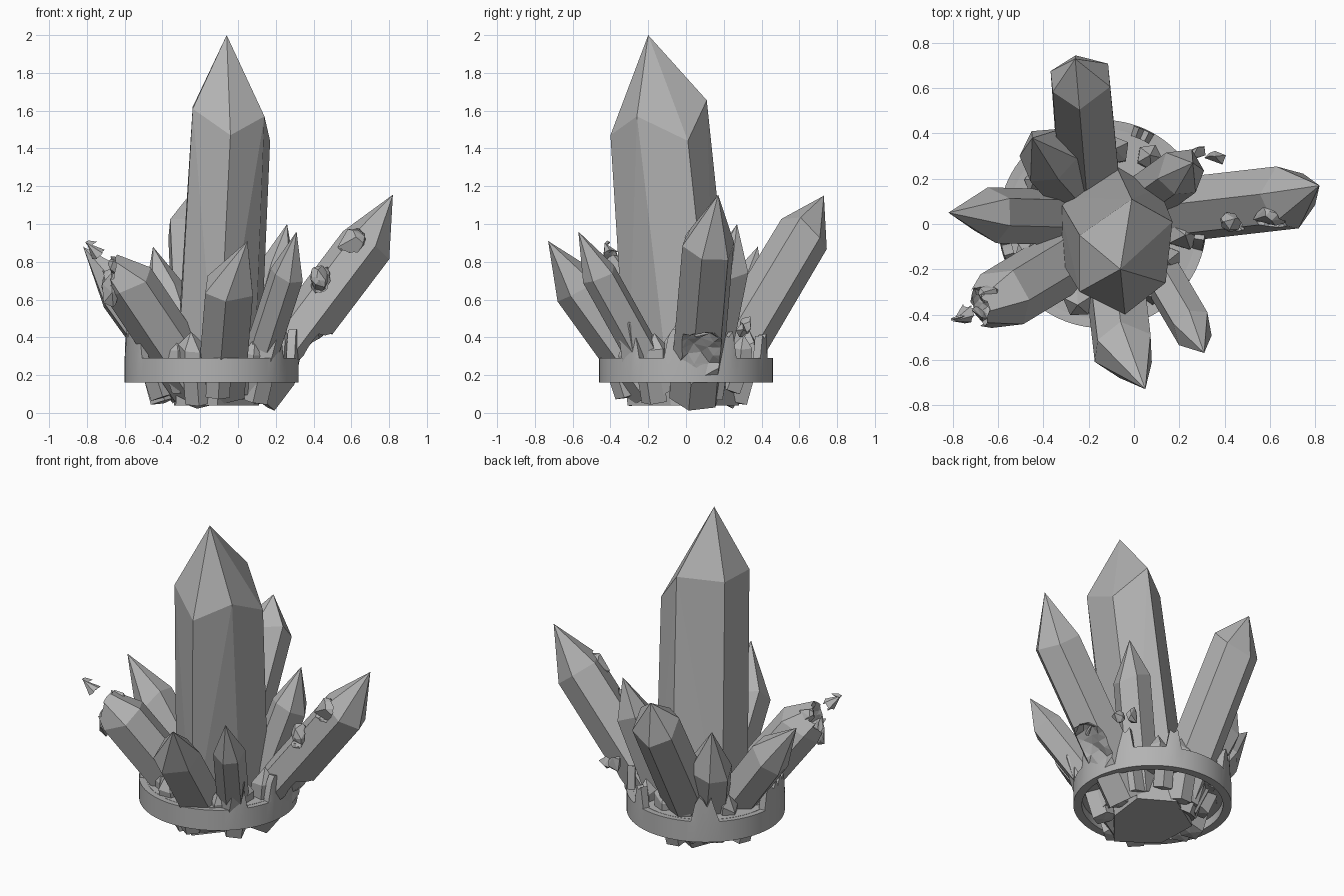
import bpy, bmesh, math, random
from mathutils import Vector

random.seed(7)
cube = bpy.data.objects.get("Cube")
if cube:
    bpy.data.objects.remove(cube, do_unlink=True)

stone = bpy.data.materials.new("stone_grey")
stone.use_nodes = True
GREY = (0.45, 0.45, 0.45, 1)
stone.diffuse_color = GREY
stone.node_tree.nodes["Principled BSDF"].inputs["Base Color"].default_value = GREY

CENTRE = Vector((-0.14, 0, 0))   # middle of the base ring
RADIUS = 0.46


def finish(name, bm):
    bmesh.ops.recalc_face_normals(bm, faces=bm.faces)
    mesh = bpy.data.meshes.new(name)
    bm.to_mesh(mesh)
    bm.free()
    mesh.materials.append(stone)
    obj = bpy.data.objects.new(name, mesh)
    bpy.context.collection.objects.link(obj)
    return obj


def hull(name, points):
    bm = bmesh.new()
    verts = [bm.verts.new(p) for p in points]
    out = bmesh.ops.convex_hull(bm, input=verts)
    loose = {g for g in out["geom_interior"] + out["geom_unused"]
             if isinstance(g, bmesh.types.BMVert)}
    bmesh.ops.delete(bm, geom=list(loose), context='VERTS')
    bmesh.ops.dissolve_limit(bm, angle_limit=0.02, verts=bm.verts, edges=bm.edges)
    return finish(name, bm)


def crystal(name, base, shoulder, tip, r, roll=0.0, sides=6, uneven=0.25, flare=1.0):
    """Prism from base to shoulder, closed by an off-centre point."""
    base, shoulder, tip = Vector(base), Vector(shoulder), Vector(tip)
    turn = (shoulder - base).to_track_quat('Z', 'Y')
    points = [tip]
    for i in range(sides):
        a = roll + math.tau * (i + random.uniform(-0.12, 0.12)) / sides
        side = Vector((math.cos(a), math.sin(a), 0)) * r
        lift = Vector((0, 0, random.uniform(-uneven, uneven) * r))
        points += [base + turn @ (side * flare), shoulder + turn @ (side + lift)]
    return hull(name, points)


def rock(name, loc, size, count=12):
    points = []
    for _ in range(count):
        d = Vector([random.gauss(0, 1) for _ in range(3)]).normalized()
        points.append(Vector(loc) + Vector([d[k] * size[k] for k in range(3)]))
    return hull(name, points)


def break_out(obj, loc, size):
    """Chip a rough hollow out of a crystal."""
    bm = bmesh.new()
    bmesh.ops.create_icosphere(bm, subdivisions=3, radius=1)
    for v in bm.verts:
        v.co *= random.uniform(0.85, 1.08)
        v.co = Vector(loc) + Vector([v.co[k] * size[k] for k in range(3)])
    cutter = finish("chip_cutter", bm)
    cutter.hide_render = True
    mod = obj.modifiers.new("chip", 'BOOLEAN')
    mod.operation, mod.solver, mod.object = 'DIFFERENCE', 'EXACT', cutter
    bpy.context.view_layer.update()
    done = bpy.data.meshes.new_from_object(
        obj.evaluated_get(bpy.context.evaluated_depsgraph_get()))
    obj.modifiers.clear()
    obj.data = done
    bpy.data.objects.remove(cutter, do_unlink=True)


# Central pillar: shoulder corners paired with foot corners
pillar_edges = [
    ((-0.04, -0.4, 1.47), (-0.11, -0.31)), ((0.14, -0.26, 1.57), (0.08, -0.08)),
    ((0.17, 0.01, 1.44), (0.11, 0.16)), ((-0.01, 0.11, 1.655), (-0.09, 0.28)),
    ((-0.24, -0.05, 1.62), (-0.34, 0.12)), ((-0.24, -0.3, 1.61), (-0.33, -0.15))]
pillar = [(-0.06, -0.2, 2.0)]
for top, foot in pillar_edges:
    pillar += [top, (*foot, 0.04)]
hull("central_crystal", pillar)

# Leaning crystals around the pillar
left_large = crystal("left_large_crystal", (0.08, 0.05, 0.095), (0.69, 0.12, 0.9),
                     (0.82, 0.17, 1.155), 0.145, 0.3, flare=1.0)
crystal("back_crystal", (-0.19, 0.12, 0.1), (-0.235, 0.64, 0.97), (-0.26, 0.73, 1.15),
        0.145, 0.5, flare=1.05)
crystal("right_crystal", (-0.25, 0.03, 0.12), (-0.63, 0.04, 0.65), (-0.82, 0.05, 0.88),
        0.125, 0.2)
broken = crystal("broken_crystal", (-0.2, -0.1, 0.12), (-0.58, -0.33, 0.685),
                 (-0.8, -0.43, 0.9), 0.145, 0.1)
crystal("front_crystal", (-0.09, -0.17, 0.12), (-0.045, -0.56, 0.66), (0.05, -0.73, 0.91),
        0.14, 0.4)
crystal("front_left_crystal", (0.06, -0.12, 0.12), (0.26, -0.46, 0.73),
        (0.31, -0.57, 0.96), 0.095, 0.2)
crystal("back_left_crystal", (0.03, 0.1, 0.12), (0.21, 0.23, 0.76), (0.26, 0.27, 1.0),
        0.11, 0.1)
crystal("back_right_crystal", (-0.22, 0.12, 0.12), (-0.38, 0.3, 0.6),
        (-0.45, 0.38, 0.88), 0.135, 0.3)

# Damage and loose flakes
break_out(broken, (-0.7, -0.38, 0.76), (0.08, 0.1, 0.11))
break_out(left_large, (0.6, 0.01, 0.92), (0.08, 0.06, 0.08))
break_out(left_large, (0.43, -0.01, 0.72), (0.06, 0.07, 0.09))
break_out(left_large, (0.45, 0.08, 0.2), (0.15, 0.25, 0.24))
rock("flake_inner_a", (0.6, 0.04, 0.9), (0.085, 0.055, 0.075), 26)
rock("flake_inner_b", (0.43, 0.01, 0.71), (0.05, 0.045, 0.08), 22)
rock("flake_broken_low", (-0.68, -0.4, 0.65), (0.05, 0.04, 0.1), 14)
rock("flake_broken_high", (-0.64, -0.31, 0.78), (0.05, 0.05, 0.05), 14)
rock("flake_loose", (-0.77, -0.42, 0.9), (0.04, 0.02, 0.015), 8)
rock("flake_edge_a", (0.36, 0.29, 0.44), (0.05, 0.035, 0.04), 10)
rock("flake_edge_b", (0.28, 0.32, 0.46), (0.04, 0.04, 0.06), 10)
rock("flake_edge_c", (0.42, 0.08, 0.44), (0.06, 0.05, 0.05), 10)


# Base ring with a ragged wall: height follows the angle around the ring
def wall_height(deg):
    if deg < 36 or deg > 348:
        return 0.43 + random.uniform(-0.03, 0.02)
    if 175 < deg < 215 or 314 < deg < 326:
        return 0.43 + random.uniform(-0.04, 0.04)
    if 115 < deg < 135 or 62 < deg < 72:
        return 0.4 + random.uniform(-0.04, 0.05)
    return 0.29


bm = bmesh.new()
STEPS = 120
loops = []
for i in range(STEPS):
    a = math.tau * i / STEPS
    top = wall_height(math.degrees(a))
    out = Vector((math.cos(a), math.sin(a), 0))
    loops.append([bm.verts.new(CENTRE + out * rad + Vector((0, 0, z)))
                  for rad, z in ((RADIUS, 0.16), (RADIUS, 0.29), (RADIUS - 0.005, top),
                                 (RADIUS - 0.05, top - 0.005), (RADIUS - 0.05, 0.16))])
for i in range(STEPS):
    p, q = loops[i], loops[(i + 1) % STEPS]
    for k in range(5):
        n = (k + 1) % 5
        bm.faces.new((p[k], q[k], q[n], p[n]))
ring = finish("base_ring", bm)
bpy.ops.object.select_all(action='DESELECT')
ring.select_set(True)
bpy.context.view_layer.objects.active = ring
bpy.ops.object.shade_smooth_by_angle(angle=math.radians(30))

# Floor plate, almost level with the low rim
bm = bmesh.new()
bmesh.ops.create_cone(bm, cap_ends=True, segments=60, radius1=RADIUS - 0.04,
                      radius2=RADIUS - 0.04, depth=0.075)
bmesh.ops.translate(bm, verts=bm.verts, vec=CENTRE + Vector((0, 0, 0.25)))
finish("ring_floor", bm)

# Stout shards standing on the floor
for i in range(14):
    a = math.tau * (i + random.uniform(-0.3, 0.3)) / 14
    out = Vector((math.cos(a), math.sin(a), 0))
    h = random.uniform(0.16, 0.27)
    foot = CENTRE + out * random.uniform(0.31, 0.36) + Vector((0, 0, 0.22))
    lean = out * random.uniform(0.0, 0.05) + Vector((0, 0, h))
    crystal(f"shard_{i}", foot, foot + lean * 0.6, foot + lean,
            random.uniform(0.05, 0.08), a, 5, 0.4)
crystal("tall_shard", (0.14, -0.28, 0.25), (0.2, -0.31, 0.48), (0.22, -0.34, 0.59),
        0.06, 0.2, 5)

# Blocky stubs hanging below the ring
for i in range(13):
    a = math.tau * (i + random.uniform(-0.3, 0.3)) / 13
    out = Vector((math.cos(a), math.sin(a), 0))
    rad = random.uniform(0.26, 0.36)
    top = CENTRE + out * (rad + 0.01) + Vector((0, 0, 0.24))
    low = CENTRE + out * (rad - 0.04) + Vector((0, 0, 0.06 + 0.03 * (i % 3)))
    crystal(f"stub_{i}", top, low, low - Vector((0, 0, 0.01)),
            random.uniform(0.055, 0.08), a, 5, 0.1)
